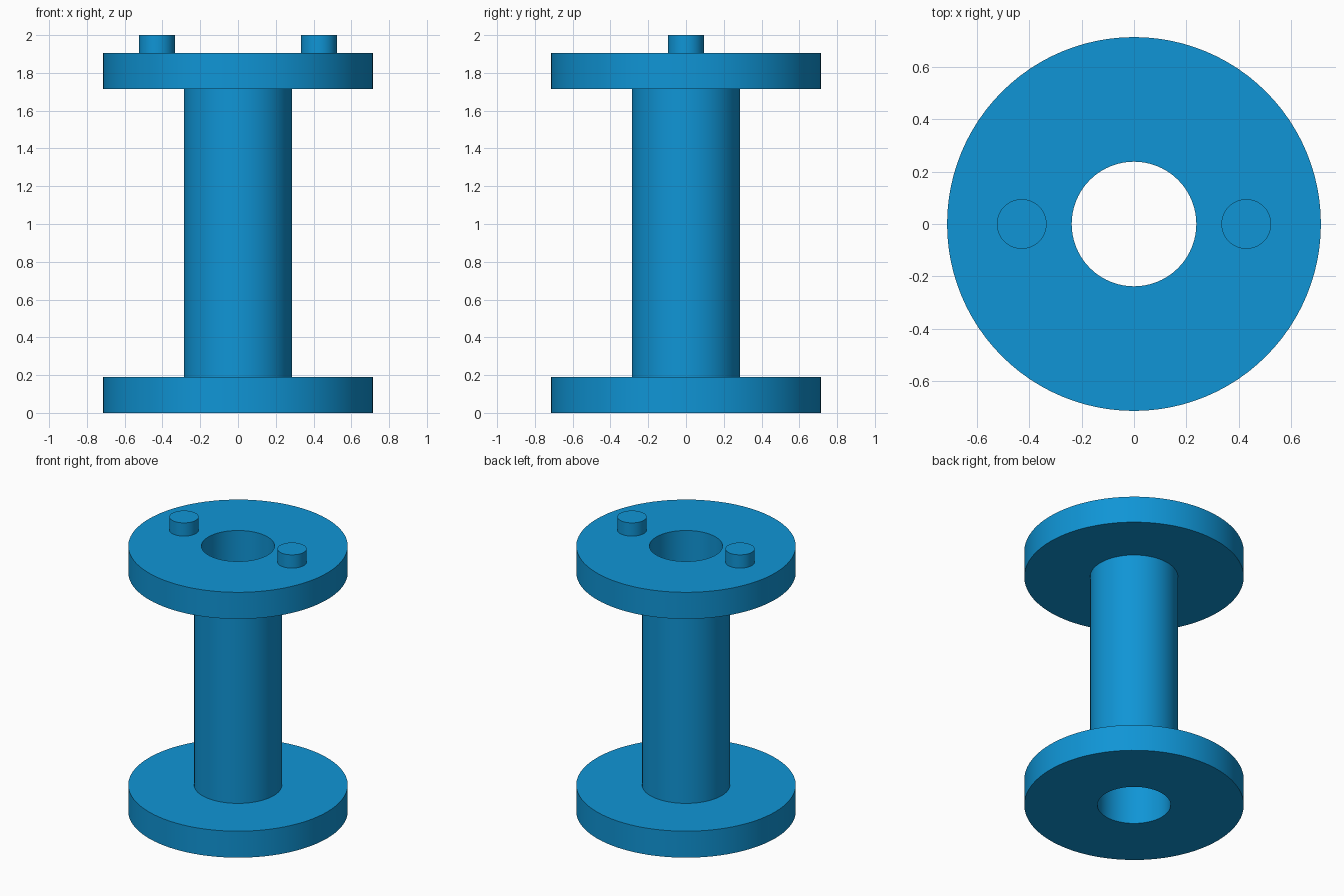
import bpy, bmesh, math

if "Cube" in bpy.data.objects:
    bpy.data.objects.remove(bpy.data.objects["Cube"])

blue = bpy.data.materials.new("blue_plastic")
blue.diffuse_color = (0.005, 0.30, 0.67, 1.0)
blue.use_nodes = True
blue.node_tree.nodes["Principled BSDF"].inputs["Base Color"].default_value = blue.diffuse_color


def finish(name, bm):
    """Turn a bmesh into a smooth-shaded object with sharp rims."""
    bmesh.ops.recalc_face_normals(bm, faces=bm.faces)
    mesh = bpy.data.meshes.new(name)
    bm.to_mesh(mesh)
    bm.free()
    mesh.materials.append(blue)
    obj = bpy.data.objects.new(name, mesh)
    bpy.context.collection.objects.link(obj)
    bpy.ops.object.select_all(action='DESELECT')
    obj.select_set(True)
    bpy.context.view_layer.objects.active = obj
    bpy.ops.object.shade_smooth_by_angle(angle=math.radians(30))
    return obj


def revolve(name, profile, sides):
    """Spin a closed (radius, z) profile around the z axis."""
    bm = bmesh.new()
    rings = []
    for r, z in profile:
        rings.append([bm.verts.new((r * math.cos(2 * math.pi * i / sides),
                                    r * math.sin(2 * math.pi * i / sides), z))
                      for i in range(sides)])
    for a, b in zip(rings, rings[1:] + rings[:1]):
        for i in range(sides):
            j = (i + 1) % sides
            bm.faces.new((a[i], a[j], b[j], b[i]))
    return finish(name, bm)


FLANGE_R, BARREL_R, BORE_R = 0.714, 0.286, 0.238
LOW, HIGH, TOP = 0.19, 1.714, 1.905

# Spool: two flanges, barrel and through bore in one profile
revolve("spool_body", [
    (BORE_R, 0), (FLANGE_R, 0), (FLANGE_R, LOW), (BARREL_R, LOW),
    (BARREL_R, HIGH), (FLANGE_R, HIGH), (FLANGE_R, TOP), (BORE_R, TOP),
], 96)

# Two drive pegs on the upper flange
for side, x in (("left", -0.429), ("right", 0.429)):
    bm = bmesh.new()
    bmesh.ops.create_cone(bm, cap_ends=True, segments=64, radius1=0.095,
                          radius2=0.095, depth=2.0 - TOP)
    peg = finish(side + "_peg", bm)
    peg.location = (x, 0, (2.0 + TOP) / 2)
